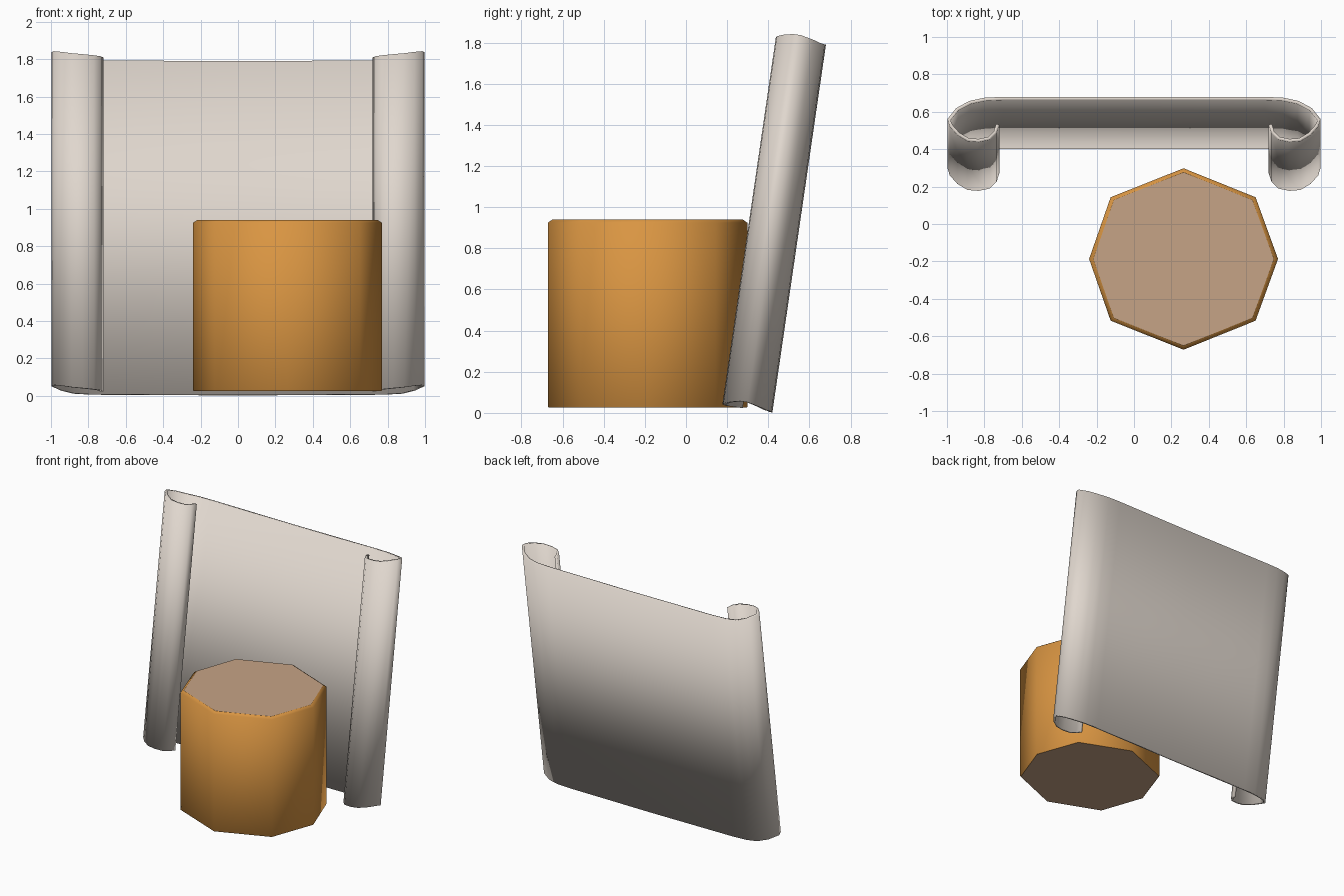
import bpy, bmesh, math
from mathutils import Vector

if "Cube" in bpy.data.objects:
    bpy.data.objects.remove(bpy.data.objects["Cube"])


def material(name, rgb):
    m = bpy.data.materials.new(name)
    lin = [c / 255 for c in rgb]
    lin = [c / 12.92 if c < 0.04045 else ((c + 0.055) / 1.055) ** 2.4 for c in lin]
    m.diffuse_color = (*lin, 1)
    m.use_nodes = True
    m.node_tree.nodes["Principled BSDF"].inputs["Base Color"].default_value = m.diffuse_color
    return m


def make_object(name, bm, mats):
    bmesh.ops.recalc_face_normals(bm, faces=bm.faces)
    me = bpy.data.meshes.new(name)
    bm.to_mesh(me)
    bm.free()
    for m in mats:
        me.materials.append(m)
    ob = bpy.data.objects.new(name, me)
    bpy.context.collection.objects.link(ob)
    return ob


bark = material("orange bark", (217, 149, 66))
wood = material("tan cut wood", (198, 164, 134))
paper = material("pale grey paper", (224, 215, 206))

# Octagonal block: vertical sides, bevelled top rim, tan ends
bm = bmesh.new()
octagon = [(0.505, 0), (0.385, 0.33), (0, 0.485), (-0.39, 0.33),
           (-0.505, 0), (-0.39, -0.33), (0, -0.485), (0.385, -0.33)]
rings = []
for scale, z in [(0.99, 0.025), (1, 0.03), (1, 0.925), (0.955, 0.94)]:
    rings.append([bm.verts.new((0.265 + x * scale, -0.187 + y * scale, z)) for x, y in octagon])
for a, b in zip(rings, rings[1:]):
    for i in range(8):
        f = bm.faces.new((a[i], a[(i + 1) % 8], b[(i + 1) % 8], b[i]))
        f.smooth = True
for ring in (rings[0], rings[-1]):
    bm.faces.new(ring).material_index = 1
make_object("octagonal_block", bm, [bark, wood])

# Leaning sheet with curled sides: half outline (x, y at top rim, end lift), mirrored
half = [(0, 0.68, 0), (0.70, 0.68, 0.003), (0.80, 0.675, 0.004), (0.88, 0.658, 0.006),
        (0.95, 0.62, 0.018), (0.998, 0.56, 0.032), (0.985, 0.52, 0.032),
        (0.945, 0.475, 0.022), (0.89, 0.442, 0.010), (0.83, 0.437, 0.004),
        (0.77, 0.45, 0), (0.735, 0.485, 0), (0.72, 0.53, 0)]
outline = [(-x, y, l) for x, y, l in reversed(half[1:])] + half
THICK, LEAN, HEIGHT = 0.018, 0.26, 1.785
bm = bmesh.new()
sections = []
for i, (x, y, lift) in enumerate(outline):
    p = outline[max(i - 1, 0)]
    q = outline[min(i + 1, len(outline) - 1)]
    t = Vector((q[0] - p[0], q[1] - p[1])).normalized()
    inner = (x + t.y * THICK, y - t.x * THICK)
    corners = []
    for (px, py), k in (((x, y), 0), (inner, 0), (inner, 1), ((x, y), 1)):
        z = 0.002 + (0.68 - py) * 0.146 + lift + k * HEIGHT
        corners.append(bm.verts.new((px, py - LEAN * (1 - k), z)))
    sections.append(corners)
for a, b in zip(sections, sections[1:]):
    for i in range(4):
        j = (i + 1) % 4
        bm.faces.new((a[i], a[j], b[j], b[i]))
bm.faces.new(sections[0])
bm.faces.new(sections[-1])
for f in bm.faces:
    f.smooth = True
make_object("curled_leaning_sheet", bm, [paper])
